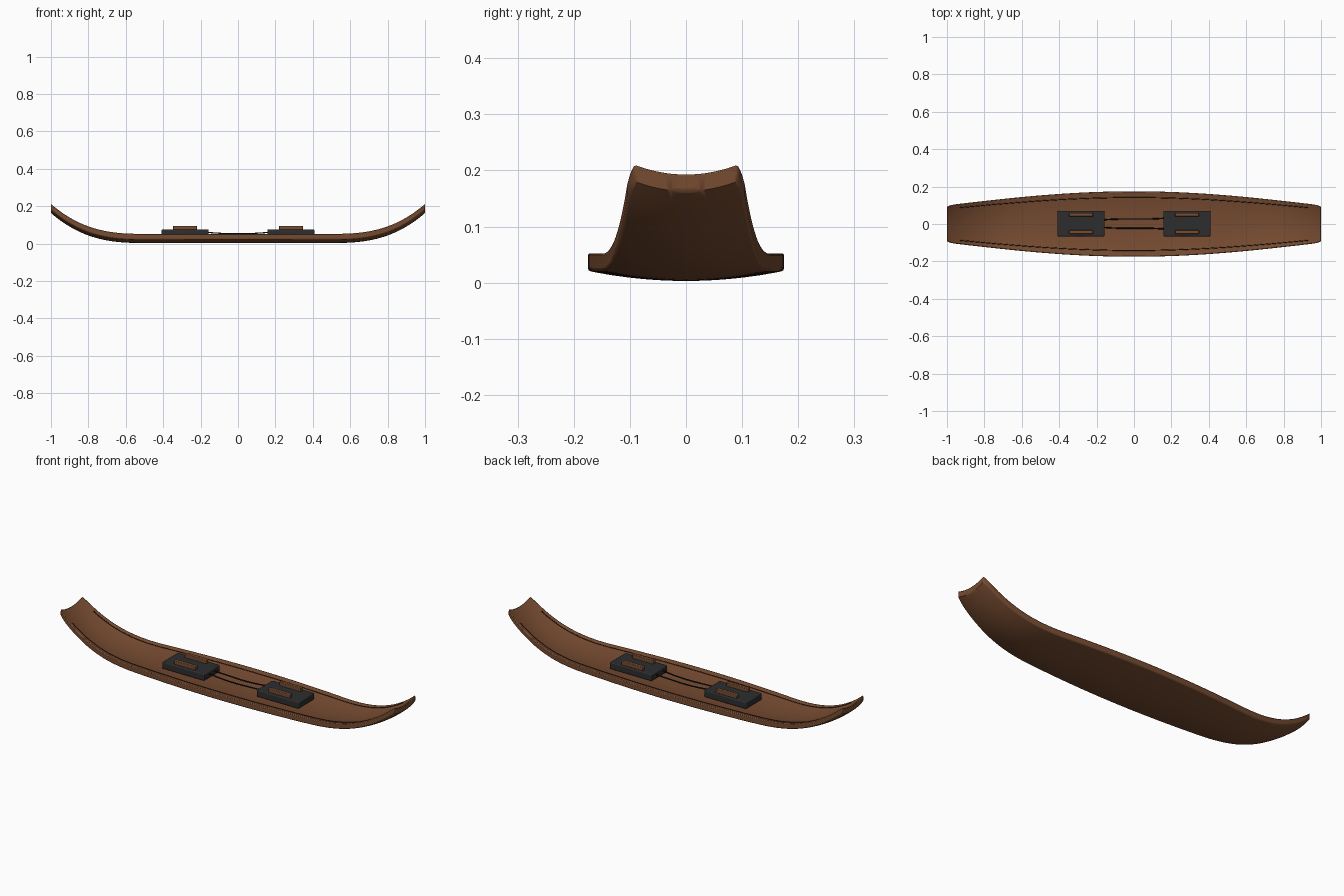
import bpy, bmesh, math

if "Cube" in bpy.data.objects:
    bpy.data.objects.remove(bpy.data.objects["Cube"])


def material(name, rgb):
    m = bpy.data.materials.new(name)
    m.diffuse_color = (*rgb, 1)
    m.use_nodes = True
    m.node_tree.nodes["Principled BSDF"].inputs["Base Color"].default_value = m.diffuse_color
    return m


WOOD = material("brown wood", (0.185, 0.072, 0.031))
GROOVE = material("dark brown", (0.035, 0.014, 0.007))
RUBBER = material("charcoal rubber", (0.026, 0.027, 0.028))
CORD = material("black cord", (0.010, 0.009, 0.008))
THICK = 0.032


def half_width(x):
    a = abs(x)
    w = 0.100 + 0.075 * math.cos(math.pi / 2 * a)
    return w - 0.007 * max(0, (a - 0.96) / 0.04) ** 2   # softened tip corners


def bottom(x, u):
    rise = 0.16 * max(0, (abs(x) - 0.5) / 0.5) ** 2.7
    return 0.003 + rise + 0.018 * u * u


def finish(name, bm, mat, bevel=0, segments=2):
    bmesh.ops.recalc_face_normals(bm, faces=bm.faces)
    me = bpy.data.meshes.new(name)
    bm.to_mesh(me)
    bm.free()
    me.materials.append(mat)
    ob = bpy.data.objects.new(name, me)
    bpy.context.collection.objects.link(ob)
    if bevel:
        mod = ob.modifiers.new("rounded edges", 'BEVEL')
        mod.width, mod.segments = bevel, segments
        mod.limit_method, mod.angle_limit = 'ANGLE', math.radians(50)
    bpy.ops.object.select_all(action='DESELECT')
    ob.select_set(True)
    bpy.context.view_layer.objects.active = ob
    bpy.ops.object.shade_smooth_by_angle(angle=math.radians(40))
    return ob


# Upturned dished deck, lofted from cross-sections along its length
bm = bmesh.new()
NX, NU = 100, 16
rings = []
for i in range(NX + 1):
    x = -1 + 2 * i / NX
    us = [-1 + 2 * j / NU for j in range(NU + 1)]
    low = [bm.verts.new((x, u * half_width(x), bottom(x, u))) for u in us]
    top = [bm.verts.new((x, u * half_width(x), bottom(x, u) + THICK)) for u in us]
    rings.append(low + top[::-1])
n = len(rings[0])
for a, b in zip(rings, rings[1:]):
    for k in range(n):
        bm.faces.new((a[k], a[(k + 1) % n], b[(k + 1) % n], b[k]))
for r in (rings[0], rings[-1]):
    for j in range(NU):
        bm.faces.new((r[j], r[j + 1], r[n - 2 - j], r[n - 1 - j]))
finish("board", bm, WOOD, 0.005)


def box(name, lo, hi, mat, bevel):
    bm = bmesh.new()
    bmesh.ops.create_cube(bm, size=1)
    for v in bm.verts:
        v.co = [l + (c + 0.5) * (h - l) for l, h, c in zip(lo, hi, v.co)]
    return finish(name, bm, mat, bevel)


def tube(name, points, radius, mat):
    cu = bpy.data.curves.new(name, 'CURVE')
    cu.dimensions = '3D'
    cu.bevel_depth, cu.bevel_resolution, cu.use_fill_caps = radius, 1, True
    sp = cu.splines.new('POLY')
    sp.points.add(len(points) - 1)
    for p, co in zip(sp.points, points):
        p.co = (*co, 1)
    cu.materials.append(mat)
    ob = bpy.data.objects.new(name, cu)
    bpy.context.collection.objects.link(ob)


# Foot pads with a pair of raised grips each
for label, s in (("left", -1), ("right", 1)):
    cx = 0.283 * s
    box(label + "_foot_pad", (cx - 0.126, -0.066, 0.038), (cx + 0.126, 0.07, 0.075),
        RUBBER, 0.005)
    for side, y in (("front", -0.043), ("back", 0.050)):
        box(f"{label}_{side}_grip", (cx - 0.064, y - 0.01, 0.07),
            (cx + 0.064, y + 0.01, 0.095), WOOD, 0.003)

for side, s in (("front", -1), ("back", 1)):
    # Inlaid line following each edge
    u = 0.81 * s
    pts = []
    for i in range(81):
        x = -0.93 + 1.86 * i / 80
        pts.append((x, u * half_width(x), bottom(x, u) + THICK))
    tube(side + "_edge_line", pts, 0.0025, GROOVE)
    # Cord linking the two pads
    pts = []
    for i in range(13):
        t = i / 12
        pts.append((-0.17 + 0.34 * t, 0.002 + s * (0.020 + 0.009 * t
                    + 0.002 * math.sin(t * 2 * math.pi)),
                    0.060 - 0.008 * math.sin(math.pi * t)))
    tube(side + "_cord", pts, 0.0035, CORD)
